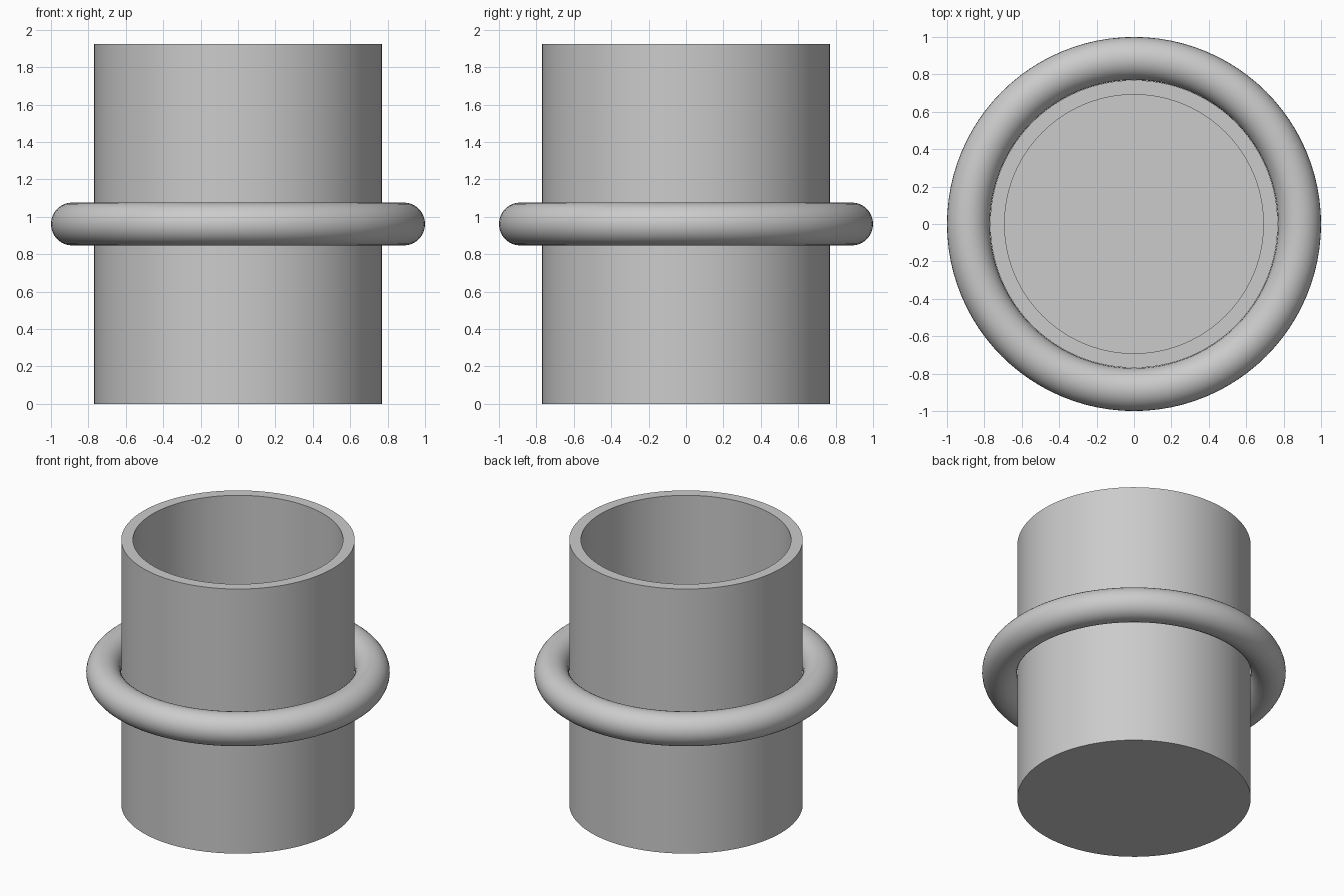
import bpy
import bmesh
import math
from mathutils import Matrix, Vector

cube = bpy.data.objects.get("Cube")
if cube:
    bpy.data.objects.remove(cube, do_unlink=True)

OUTER, INNER, HEIGHT, FLOOR = 0.769, 0.692, 1.923, 0.077
RING_MAJOR, RING_MINOR = 0.885, 0.115

grey = bpy.data.materials.new("plain_grey")
grey.use_nodes = True
colour = (0.6, 0.6, 0.6, 1.0)
grey.diffuse_color = colour
grey.node_tree.nodes["Principled BSDF"].inputs["Base Color"].default_value = colour


def add_object(name, bm):
    mesh = bpy.data.meshes.new(name)
    bmesh.ops.recalc_face_normals(bm, faces=bm.faces)
    bm.to_mesh(mesh)
    bm.free()
    mesh.materials.append(grey)
    obj = bpy.data.objects.new(name, mesh)
    bpy.context.collection.objects.link(obj)
    return obj


# Hollow cup: solid cylinder, rim inset from the top cap, cavity pushed down
bm = bmesh.new()
bmesh.ops.create_cone(bm, cap_ends=True, segments=96, radius1=OUTER, radius2=OUTER,
                      depth=HEIGHT, matrix=Matrix.Translation((0, 0, HEIGHT / 2)))
bm.normal_update()
top = max(bm.faces, key=lambda f: f.normal.z)
bmesh.ops.inset_region(bm, faces=[top], thickness=OUTER - INNER)
cavity = bmesh.ops.extrude_face_region(bm, geom=[top])
floor_verts = [g for g in cavity["geom"] if isinstance(g, bmesh.types.BMVert)]
if top.is_valid:
    bmesh.ops.delete(bm, geom=[top], context="FACES_ONLY")
bmesh.ops.translate(bm, verts=floor_verts, vec=Vector((0, 0, FLOOR - HEIGHT)))
cup = add_object("hollow_cup", bm)

# Round ring around the middle of the cup
bpy.ops.mesh.primitive_torus_add(major_radius=RING_MAJOR, minor_radius=RING_MINOR,
                                 major_segments=96, minor_segments=32,
                                 location=(0, 0, HEIGHT / 2))
ring = bpy.context.object
ring.name = "ring_band"
ring.data.materials.append(grey)

# Smooth the round walls while keeping the rim and base crisp
bpy.ops.object.select_all(action="DESELECT")
for obj in (cup, ring):
    obj.select_set(True)
bpy.context.view_layer.objects.active = cup
bpy.ops.object.shade_smooth_by_angle(angle=math.radians(30))
